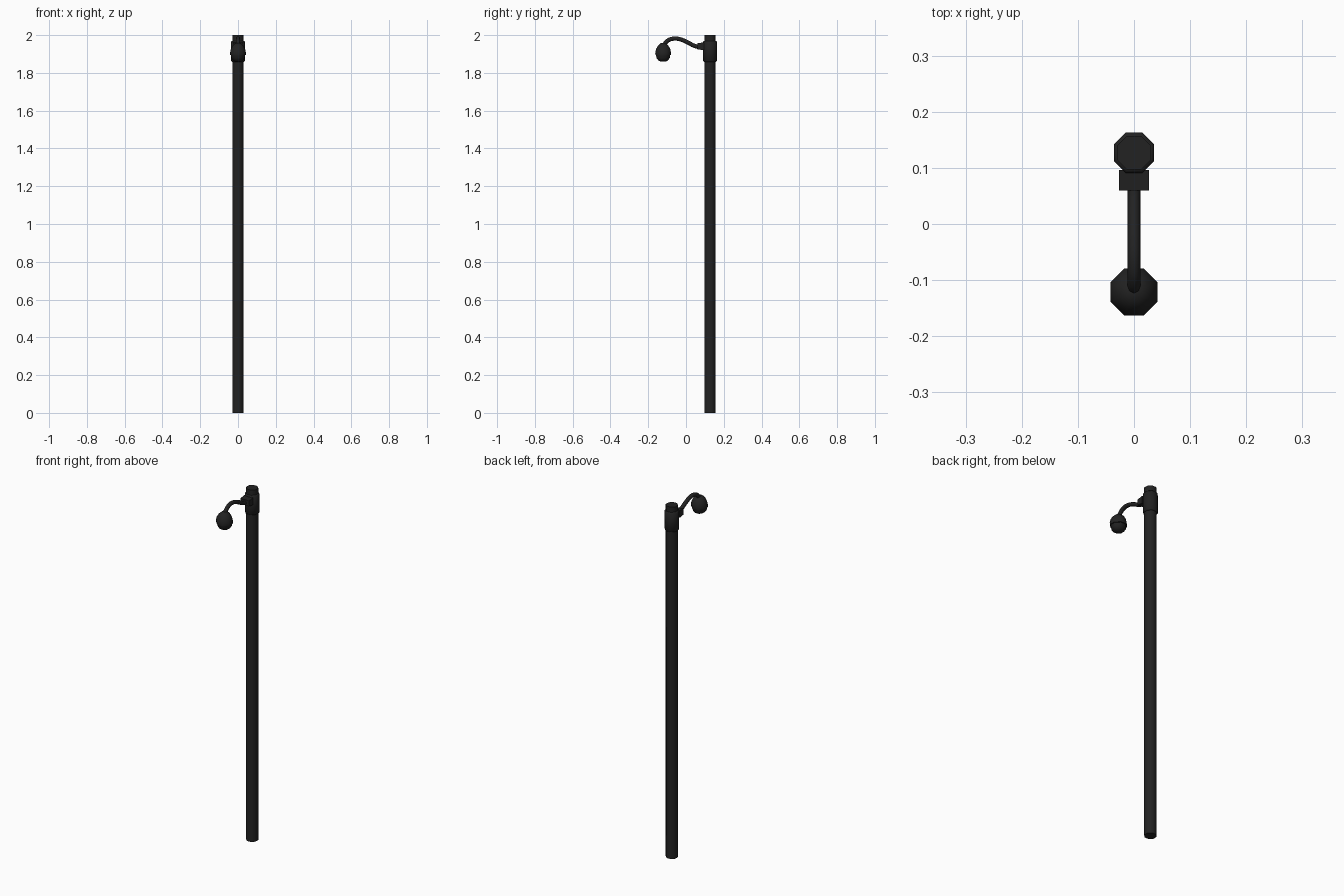
import bpy, bmesh, math

if "Cube" in bpy.data.objects:
    bpy.data.objects.remove(bpy.data.objects["Cube"])

mat = bpy.data.materials.new("charcoal black")
mat.diffuse_color = (0.016, 0.016, 0.016, 1)
mat.use_nodes = True
mat.node_tree.nodes["Principled BSDF"].inputs["Base Color"].default_value = mat.diffuse_color
POLE_Y, LAMP_Y = 0.127, -0.121


def finish(ob, angle=50):
    if not ob.data.materials:
        ob.data.materials.append(mat)
    bpy.ops.object.select_all(action='DESELECT')
    ob.select_set(True)
    bpy.context.view_layer.objects.active = ob
    bpy.ops.object.shade_smooth_by_angle(angle=math.radians(angle))


def lathe(name, y, profile, n=8):
    """Eight-sided turned part; radii are measured to the flats."""
    bm = bmesh.new()
    rings = []
    for r, z in profile:
        R = r / math.cos(math.pi / n)
        rings.append([bm.verts.new((R * math.cos((i + .5) * 2 * math.pi / n),
                                    y + R * math.sin((i + .5) * 2 * math.pi / n), z))
                      for i in range(n)])
    for a, b in zip(rings, rings[1:]):
        for i in range(n):
            j = (i + 1) % n
            bm.faces.new((a[i], a[j], b[j], b[i]))
    bm.faces.new(rings[0][::-1])
    bm.faces.new(rings[-1])
    me = bpy.data.meshes.new(name)
    bm.to_mesh(me)
    bm.free()
    ob = bpy.data.objects.new(name, me)
    bpy.context.collection.objects.link(ob)
    finish(ob)


# Pole and the clamp collar around its top
lathe("pole", POLE_Y, [(0.030, 0), (0.030, 2.0)])
lathe("collar", POLE_Y, [(0.031, 1.858), (0.036, 1.863), (0.036, 1.965), (0.031, 1.97)])

# Bracket block between collar and arm, narrowing in height towards the arm
bpy.ops.mesh.primitive_cube_add(size=1)
block = bpy.context.object
block.name = "bracket_block"
for v in block.data.vertices:
    outer = v.co.y < 0
    half_z = 0.016 if outer else 0.021
    v.co = (math.copysign(0.027, v.co.x), 0.060 if outer else 0.096,
            1.941 + math.copysign(half_z, v.co.z))
finish(block, 20)

# Swan-neck arm
cu = bpy.data.curves.new("arm", 'CURVE')
cu.dimensions = '3D'
cu.bevel_depth = 0.0112
cu.bevel_resolution = 2
cu.resolution_u = 4
cu.use_fill_caps = True
path = [(0.070, 1.937), (0.045, 1.943), (0.005, 1.963), (-0.035, 1.979),
        (-0.070, 1.981), (-0.100, 1.968), (-0.117, 1.945), (-0.121, 1.930)]
sp = cu.splines.new('BEZIER')
sp.bezier_points.add(len(path) - 1)
for p, (y, z) in zip(sp.bezier_points, path):
    p.co = (0, y, z)
    p.handle_left_type = p.handle_right_type = 'AUTO'
arm = bpy.data.objects.new("arm", cu)
bpy.context.collection.objects.link(arm)
bpy.ops.object.select_all(action='DESELECT')
arm.select_set(True)
bpy.context.view_layer.objects.active = arm
bpy.ops.object.convert(target='MESH')
finish(bpy.context.object)

# Hanging housing with a rounded dome below
lathe("housing", LAMP_Y, [(0.036, 1.893), (0.041, 1.895), (0.042, 1.905), (0.038, 1.925),
                          (0.028, 1.944), (0.013, 1.957)])
lathe("dome", LAMP_Y, [(0.013, 1.859), (0.026, 1.866), (0.035, 1.879), (0.038, 1.896)])
